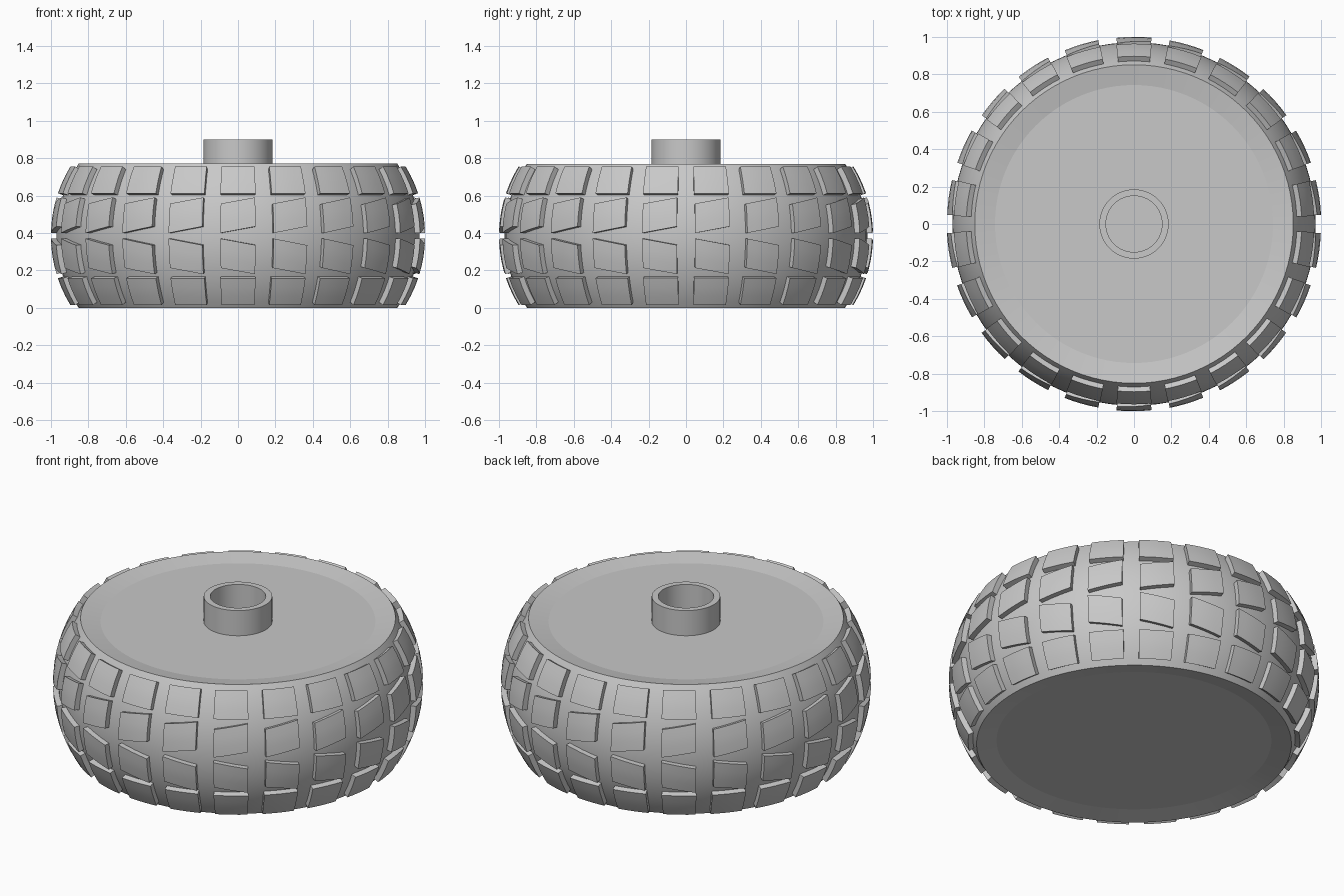
import bpy, bmesh
from math import sin, cos, asin, sqrt, pi, radians

cube = bpy.data.objects.get("Cube")
if cube:
    bpy.data.objects.remove(cube, do_unlink=True)

MID = 0.385            # height of the tyre's centre line
ARC = 0.678            # radius of the bulging side wall
ARC_CENTRE = 0.292     # distance of that arc's centre from the axle
TREAD = 0.03           # tread height
COUNT = 22             # blocks in each tread row

grey = bpy.data.materials.new("grey")
grey.use_nodes = True
grey.diffuse_color = (0.58, 0.58, 0.58, 1)
grey.node_tree.nodes["Principled BSDF"].inputs["Base Color"].default_value = (0.58, 0.58, 0.58, 1)


def finish(name, bm):
    """Turn a bmesh into a smooth object with sharp creases."""
    bmesh.ops.recalc_face_normals(bm, faces=bm.faces[:])
    mesh = bpy.data.meshes.new(name)
    bm.to_mesh(mesh)
    bm.free()
    mesh.materials.append(grey)
    mesh.polygons.foreach_set("use_smooth", [True] * len(mesh.polygons))
    mesh.set_sharp_from_angle(angle=radians(30))
    obj = bpy.data.objects.new(name, mesh)
    bpy.context.collection.objects.link(obj)
    return obj


def lathe(name, profile, steps=96, closed=True):
    """Revolve (radius, height) points about the axle."""
    bm = bmesh.new()
    rings = []
    for r, z in profile:
        rings.append([bm.verts.new((r * cos(2 * pi * i / steps), r * sin(2 * pi * i / steps), z))
                      for i in range(steps)])
    pairs = list(zip(rings, rings[1:]))
    if closed:
        pairs.append((rings[-1], rings[0]))
    else:
        bm.faces.new(rings[0])
        bm.faces.new(rings[-1])
    for a, b in pairs:
        for i in range(steps):
            j = (i + 1) % steps
            bm.faces.new((a[i], a[j], b[j], b[i]))
    return finish(name, bm)


def on_wall(angle, z, lift):
    """Point on the side wall, lifted along its normal; z is taken at the tread top."""
    tilt = asin((z - MID) / (ARC + TREAD))
    r = ARC_CENTRE + (ARC + lift) * cos(tilt)
    return (r * cos(angle), r * sin(angle), MID + (ARC + lift) * sin(tilt))


def add_block(bm, centre, half, low, high, nu=4, nv=3):
    """Curved block; low and high hold the heights at its two side edges."""
    layers = []
    for lift in (-0.02, TREAD):
        grid = []
        for i in range(nu + 1):
            u = i / nu
            bottom = low[0] + (low[1] - low[0]) * u
            top = high[0] + (high[1] - high[0]) * u
            grid.append([bm.verts.new(on_wall(centre + half * (2 * u - 1),
                                              bottom + (top - bottom) * j / nv, lift))
                         for j in range(nv + 1)])
        layers.append(grid)
    for g in layers:
        for i in range(nu):
            for j in range(nv):
                bm.faces.new((g[i][j], g[i + 1][j], g[i + 1][j + 1], g[i][j + 1]))
    inner, outer = layers
    rim = [(i, 0) for i in range(nu)] + [(nu, j) for j in range(nv)]
    rim += [(i, nv) for i in range(nu, 0, -1)] + [(0, j) for j in range(nv, 0, -1)]
    for (a, b), (c, d) in zip(rim, rim[1:] + rim[:1]):
        bm.faces.new((inner[a][b], inner[c][d], outer[c][d], outer[a][b]))


def tread_row(name, half, low, high):
    bm = bmesh.new()
    for k in range(COUNT):
        add_block(bm, -pi / 2 + 2 * pi * k / COUNT, half, low, high)
    return finish(name, bm)


def flip(pair):
    return tuple(2 * MID - z for z in pair)


# Tyre: bulging wall with lips sloping in to the wheel discs
wall = []
for i in range(25):
    z = 2 * MID * i / 24
    wall.append((ARC_CENTRE + sqrt(ARC ** 2 - (z - MID) ** 2), z))
lathe("tyre", wall + [(0.742, 0.75), (0.742, 0.02)])

# Wheel disc filling the tyre
lathe("wheel_disc", [(0.742, 0.02), (0.742, 0.75)], closed=False)

# Axle socket on top
lathe("axle_socket", [(0.15, 0.74), (0.185, 0.74), (0.185, 0.9), (0.15, 0.9)], steps=64)

# Tread: straight shoulder rows and slanted centre rows, mirrored about the middle
for name, half, low, high in (
        ("shoulder_tread", 0.098, (0.612, 0.612), (0.755, 0.755)),
        ("centre_tread", 0.094, (0.4, 0.435), (0.557, 0.59))):
    tread_row("upper_" + name, half, low, high)
    tread_row("lower_" + name, half, flip(high), flip(low))
